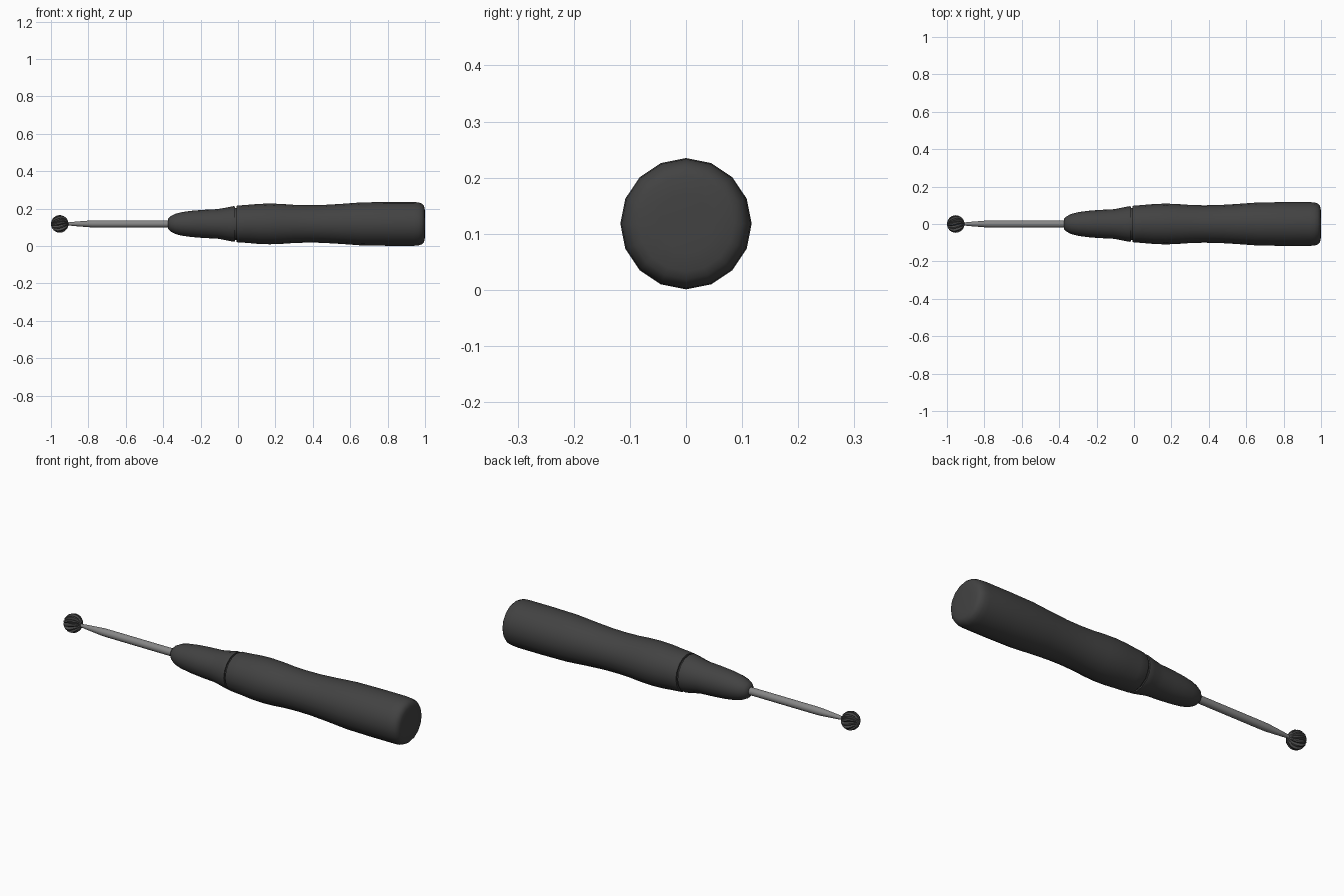
import bpy, bmesh, math

if "Cube" in bpy.data.objects:
    bpy.data.objects.remove(bpy.data.objects["Cube"])

AXIS_Z = 0.118


def material(name, v):
    m = bpy.data.materials.new(name)
    m.diffuse_color = (v, v, v, 1)
    m.use_nodes = True
    m.node_tree.nodes["Principled BSDF"].inputs["Base Color"].default_value = m.diffuse_color
    return m


def lathe(name, profile, sides, mat, angle=40, shape=None):
    """Spin (x, radius) points about the tool's long axis; ends are capped."""
    bm = bmesh.new()
    rings = []
    for x, r in profile:
        ring = []
        for i in range(sides):
            a = 2 * math.pi * i / sides
            k, twist = shape(i, x) if shape else (1, 0)
            ring.append(bm.verts.new((x, r * k * math.sin(a + twist),
                                      AXIS_Z + r * k * math.cos(a + twist))))
        rings.append(ring)
    for p, q in zip(rings, rings[1:]):
        for i in range(sides):
            j = (i + 1) % sides
            bm.faces.new((p[i], p[j], q[j], q[i]))
    bm.faces.new(rings[0])
    bm.faces.new(rings[-1])
    bmesh.ops.recalc_face_normals(bm, faces=bm.faces)
    me = bpy.data.meshes.new(name)
    bm.to_mesh(me)
    bm.free()
    ob = bpy.data.objects.new(name, me)
    bpy.context.collection.objects.link(ob)
    me.materials.append(mat)
    bpy.ops.object.select_all(action='DESELECT')
    ob.select_set(True)
    bpy.context.view_layer.objects.active = ob
    bpy.ops.object.shade_smooth_by_angle(angle=math.radians(angle))
    return ob


dark = material("dark_plastic", 0.055)
steel = material("steel", 0.24)
burr = material("dark_steel", 0.07)

# Contoured grip with rounded rear end
lathe("grip", [(-0.008, 0.085), (-0.008, 0.095), (-0.003, 0.098), (0.04, 0.101),
               (0.11, 0.107), (0.17, 0.109), (0.23, 0.107), (0.30, 0.102),
               (0.37, 0.100), (0.45, 0.101), (0.55, 0.107), (0.66, 0.115),
               (0.80, 0.117), (0.94, 0.117), (0.965, 0.115), (0.983, 0.109),
               (0.993, 0.099), (0.998, 0.085), (1.0, 0.05)], 16, dark)

# Tapered nose cone
lathe("nose_cone", [(-0.375, 0.016), (-0.373, 0.028), (-0.36, 0.041), (-0.335, 0.054),
                    (-0.30, 0.063), (-0.25, 0.070), (-0.19, 0.075), (-0.11, 0.079),
                    (-0.08, 0.084), (-0.05, 0.090), (-0.025, 0.095), (-0.017, 0.094),
                    (-0.017, 0.085)], 16, dark)

# Recessed seam ring between nose and grip
lathe("seam_ring", [(-0.025, 0.086), (0.0, 0.086)], 16, dark)

# Steel shaft with a tapered neck
lathe("shaft", [(-0.93, 0.007), (-0.91, 0.008), (-0.87, 0.012), (-0.78, 0.019),
                (-0.74, 0.0195), (-0.36, 0.0195)], 16, steel)

# Fluted ball burr: alternating ridges and grooves, slightly spiralled
R, CX = 0.047, -0.953
ball = [(CX - R * math.cos(t), R * math.sin(t))
        for t in (math.pi * (0.04 + 0.92 * k / 12) for k in range(13))]


def flute(i, x):
    return (1, 1, 0.76)[i % 3], 0.3 * (x - CX) / R


lathe("ball_burr", ball, 36, burr, 35, flute)
